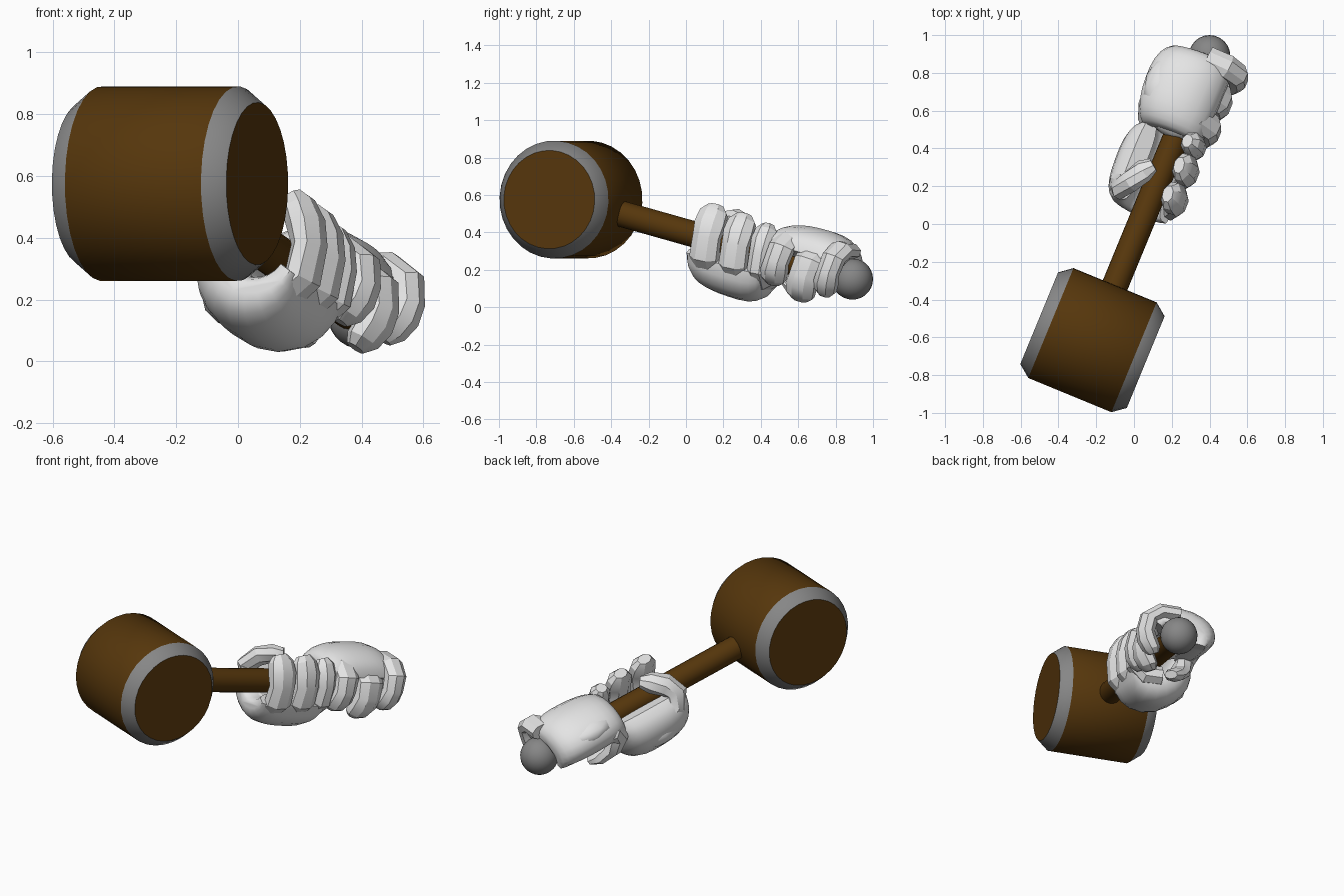
import bpy, bmesh, math
from mathutils import Vector

if "Cube" in bpy.data.objects:
    bpy.data.objects.remove(bpy.data.objects["Cube"])

def material(name, rgb):
    m = bpy.data.materials.new(name)
    m.diffuse_color = (*rgb, 1)
    m.use_nodes = True
    m.node_tree.nodes["Principled BSDF"].inputs["Base Color"].default_value = m.diffuse_color
    return m

WOOD = material("brown wood", (0.092, 0.037, 0.0035))
STEEL = material("grey metal", (0.24, 0.24, 0.24))
CLOTH = material("white cloth", (0.78, 0.78, 0.78))

# Handle frame: AXIS runs from the head centre to the pommel
HEAD = Vector((-0.22, -0.615, 0.575))
POMMEL = Vector((0.40, 0.89, 0.15))
AXIS = (POMMEL - HEAD).normalized()
SIDE = Vector((AXIS.y, -AXIS.x, 0)).normalized()
UP = SIDE.cross(AXIS)
LENGTH = (POMMEL - HEAD).length

def at(t, r, u):
    return HEAD + AXIS * t + SIDE * r + UP * u

def finish(name, bm, mats, angle):
    bmesh.ops.recalc_face_normals(bm, faces=bm.faces)
    me = bpy.data.meshes.new(name)
    bm.to_mesh(me)
    bm.free()
    for m in mats:
        me.materials.append(m)
    ob = bpy.data.objects.new(name, me)
    bpy.context.collection.objects.link(ob)
    bpy.ops.object.select_all(action='DESELECT')
    ob.select_set(True)
    bpy.context.view_layer.objects.active = ob
    bpy.ops.object.shade_smooth_by_angle(angle=math.radians(angle))
    return ob

def loft(name, rings, mats, angle=35, indices=None):
    """Skin closed rings of points and cap both ends."""
    bm = bmesh.new()
    vs = [[bm.verts.new(p) for p in ring] for ring in rings]
    n = len(vs[0])
    for k in range(len(vs) - 1):
        for i in range(n):
            j = (i + 1) % n
            f = bm.faces.new((vs[k][i], vs[k][j], vs[k + 1][j], vs[k + 1][i]))
            f.material_index = indices[k] if indices else 0
    bm.faces.new(vs[0])
    bm.faces.new(vs[-1])
    return finish(name, bm, mats, angle)

def circle(c, a, b, rad, n):
    return [c + (a * math.cos(2 * math.pi * i / n) + b * math.sin(2 * math.pi * i / n)) * rad
            for i in range(n)]

def blob(name, place, centre, size):
    bm = bmesh.new()
    bmesh.ops.create_icosphere(bm, subdivisions=2, radius=1)
    for v in bm.verts:
        v.co = place(*(c + s * x for c, s, x in zip(centre, size, v.co)))
    finish(name, bm, [CLOTH], 40)

# Mallet head: wooden drum with grey chamfer bands
drum = [(-0.305, 0.263), (-0.238, 0.315), (0.238, 0.315), (0.305, 0.263)]
loft("mallet_head", [circle(HEAD + SIDE * d, AXIS, UP, rad, 32) for d, rad in drum],
     [WOOD, STEEL], 45, [1, 0, 1])

# Handle and pommel
loft("handle", [circle(at(t, 0, 0), SIDE, UP, 0.07, 20) for t in (0.2, LENGTH)], [WOOD])
bm = bmesh.new()
bmesh.ops.create_uvsphere(bm, u_segments=24, v_segments=14, radius=0.11)
bmesh.ops.translate(bm, verts=bm.verts, vec=POMMEL)
finish("pommel", bm, [STEEL], 60)

def sweep(name, path, place, half_w, half_t, sizes):
    """Rounded digit along a path of (t, r, u) points around the handle."""
    pts = [Vector(p) for p in path]
    rings = []
    for k, p in enumerate(pts):
        tan = (pts[min(k + 1, len(pts) - 1)] - pts[max(k - 1, 0)]).normalized()
        out = Vector((0, p.y, p.z))
        out = (out - tan * out.dot(tan)).normalized()
        side = tan.cross(out)
        ring = []
        for i in range(8):
            a = math.pi * (i + 0.5) / 4
            q = p + (side * half_w * math.cos(a) + out * half_t * math.sin(a)) * sizes[k] * 1.06
            ring.append(place(*q))
        rings.append(ring)
    loft(name, rings, [CLOTH], 28)

def hand(label, shift, flip, up_scale, left_scale, dr, fingers, taper, hook):
    def place(t, r, u):
        return at(t + shift, r * (left_scale if r < 0 else 1) + dr, u * flip * up_scale)

    # Palm: thick cupped shell around the handle
    rings = []
    steps, arc = 12, 12
    for k in range(steps + 1):
        s = math.sin((-0.985 + 1.97 * k / steps) * math.pi / 2)
        t = 0.965 + 0.228 * s
        fat = math.sqrt(max(0.0, 1 - abs(s) ** taper))
        inner, outer = [], []
        for i in range(arc + 1):
            w = -1 + 2 * i / arc
            a = math.radians(234 + (68 if w < 0 else 92) * w)
            bulge = 0.03 + 0.165 * fat * (1 - 0.62 * abs(w) ** 2.6) * (1 + 0.06 * s)
            base = 0.088 + 0.045 * (1 - fat)
            for row, rad in ((inner, base), (outer, base + bulge)):
                row.append(place(t, rad * math.cos(a), rad * math.sin(a)))
        rings.append(outer + inner[::-1])
    loft(label + "_palm", rings, [CLOTH], 40)

    # Three fingers curling round the right side: (t, half width, scale, r offset, u offset)
    curl = [(-0.04, -0.14), (0.07, -0.145), (0.138, -0.085), (0.152, 0.02),
            (0.135, 0.09), (0.105, 0.15), (0.085, 0.185)]
    sizes = [1, 1.05, 1, 0.95, 1.05, 0.95, 0.55]
    for n, (t, w, k, fr, fu) in enumerate(fingers):
        path = [(t + 0.03 - 0.006 * i, r * k + fr, u * k + fu) for i, (r, u) in enumerate(curl)]
        sweep(f"{label}_finger_{n + 1}", path, place, w, 0.055, sizes)

    # Thumb running forward on the left, then hooking over the handle
    thumb = [(1.06, -0.14, -0.13), (0.95, -0.175, -0.09), (0.83, -0.18, -0.04),
             (0.79, -0.16, 0.04), (0.83, -0.125, 0.10 * hook),
             (0.90, -0.08, 0.135 * hook), (0.945, -0.045, 0.15 * hook)]
    sweep(label + "_thumb", thumb, place, 0.062, 0.05, [1.1, 1.1, 1.05, 1, 1.05, 1, 0.6])

    # Cuff-side heel of the palm
    blob(label + "_heel", place, (0.97, -0.13, -0.135), (0.18, 0.12, 0.09))
    return place

# Front hand grips from below
hand("front_hand", 0.03, 1, 1.0, 0.97, -0.012,
     [(0.825, 0.08, 1.0, 0, 0), (0.995, 0.078, 0.97, 0, 0), (1.14, 0.062, 0.87, 0, 0)], 3, 1)

# Rear hand mirrors it from above, with looser fingers and a forward knuckle
rear = hand("rear_hand", 0.46, -1, 0.77, 1.08, 0.0,
            [(0.825, 0.07, 0.97, 0.012, -0.015), (0.995, 0.08, 1.04, 0, 0.03),
             (1.14, 0.062, 1.0, 0.035, -0.045)], 2.4, 1.4)
blob("rear_hand_knuckle", rear, (0.80, -0.03, -0.06), (0.085, 0.14, 0.10))
